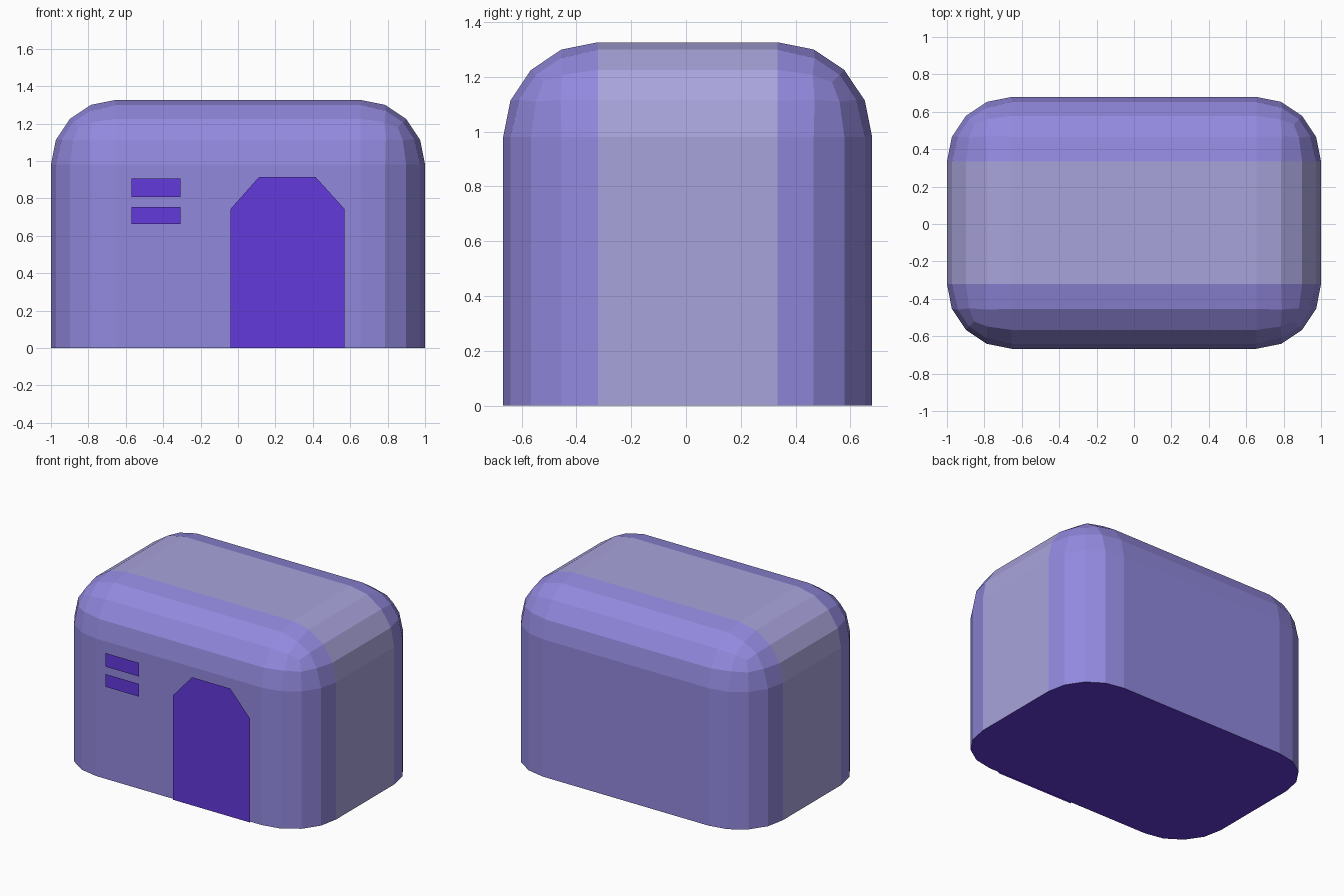
import bpy, bmesh
from mathutils import Vector

if "Cube" in bpy.data.objects:
    bpy.data.objects.remove(bpy.data.objects["Cube"])


def material(name, rgb):
    # sRGB 0-255 to linear diffuse colour
    lin = [(c / 255 / 12.92) if c / 255 <= 0.04045 else ((c / 255 + 0.055) / 1.055) ** 2.4 for c in rgb]
    m = bpy.data.materials.new(name)
    m.diffuse_color = (*lin, 1)
    m.use_nodes = True
    m.node_tree.nodes["Principled BSDF"].inputs["Base Color"].default_value = m.diffuse_color
    return m


lilac = material("lilac", (146, 137, 222))
pale = material("pale lilac", (169, 164, 220))
violet = material("deep violet", (99, 58, 219))


def make_object(name, bm, mats):
    mesh = bpy.data.meshes.new(name)
    bm.to_mesh(mesh)
    bm.free()
    for m in mats:
        mesh.materials.append(m)
    ob = bpy.data.objects.new(name, mesh)
    bpy.context.collection.objects.link(ob)
    return ob


# Body: box with rounded upright and top edges, flat base
HX, HY, H, R, CY = 1.0, 0.673, 1.326, 0.345, 0.006
bm = bmesh.new()
bmesh.ops.create_cube(bm, size=1)
bmesh.ops.scale(bm, vec=(2 * HX, 2 * HY, H), verts=bm.verts)
bmesh.ops.translate(bm, vec=(0, CY, H / 2), verts=bm.verts)
edges = [e for e in bm.edges if max(v.co.z for v in e.verts) > 0.1]
bmesh.ops.bevel(bm, geom=edges, offset=R, offset_type='OFFSET', segments=4,
                profile=0.5, affect='EDGES', clamp_overlap=False)
bm.normal_update()
for f in bm.faces:
    if f.normal.z < -0.9:
        f.material_index = 2          # underside
    elif abs(f.normal.y) < 0.05:
        f.material_index = 1          # band over the top and down both ends
make_object("body", bm, [lilac, pale, violet])


# Thin sheets just in front of the front wall
def sheet(name, outline, y=-0.679):
    bm = bmesh.new()
    f = bm.faces.new([bm.verts.new((x, y, z)) for x, z in outline])
    f.normal_update()
    if f.normal.dot(Vector((0, -1, 0))) < 0:
        f.normal_flip()
    return make_object(name, bm, [violet])


sheet("door", [(-0.04, 0), (0.57, 0), (0.57, 0.743), (0.414, 0.915), (0.113, 0.915), (-0.04, 0.743)])
for name, z0, z1 in (("upper_window_slot", 0.808, 0.905), ("lower_window_slot", 0.664, 0.755)):
    sheet(name, [(-0.57, z0), (-0.307, z0), (-0.307, z1), (-0.57, z1)])
